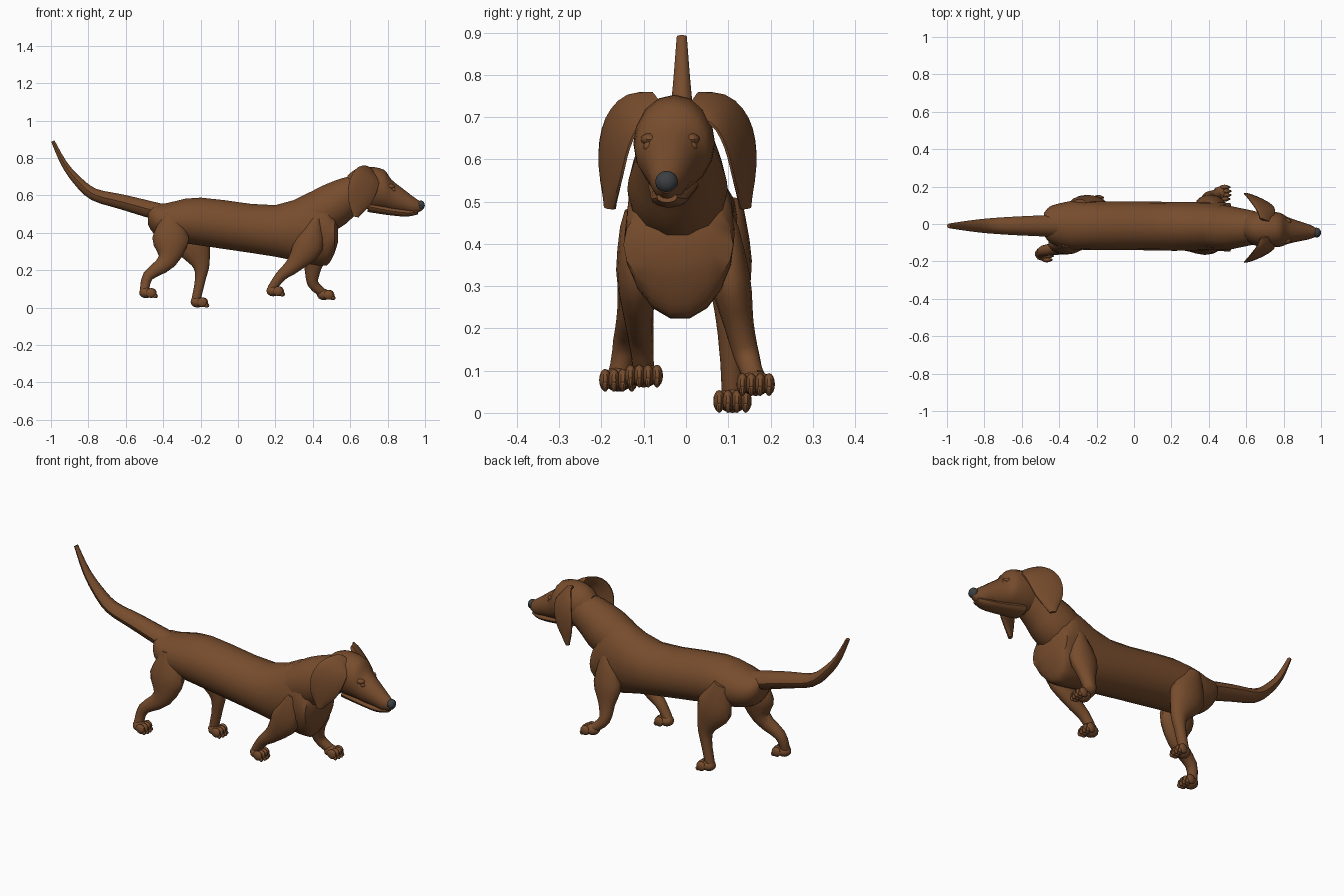
import bpy
import bmesh
import math
from mathutils import Vector

default = bpy.data.objects.get("Cube")
if default:
    bpy.data.objects.remove(default, do_unlink=True)


def make_material(name, colour):
    mat = bpy.data.materials.new(name)
    mat.use_nodes = True
    mat.diffuse_color = (*colour, 1)
    shader = mat.node_tree.nodes["Principled BSDF"]
    shader.inputs["Base Color"].default_value = (*colour, 1)
    return mat


coat = make_material("coat brown", (.185, .073, .026))
nose_grey = make_material("nose dark grey", (.045, .05, .055))
forward = Vector((1, 0, 0))
sideways = Vector((0, 1, 0))


def finish(bm, name, mat):
    """Turn a bmesh into a smooth shaded object with one material."""
    bmesh.ops.recalc_face_normals(bm, faces=bm.faces)
    mesh = bpy.data.meshes.new(name)
    bm.to_mesh(mesh)
    bm.free()
    mesh.materials.append(mat)
    obj = bpy.data.objects.new(name, mesh)
    bpy.context.collection.objects.link(obj)
    bpy.ops.object.select_all(action="DESELECT")
    obj.select_set(True)
    bpy.context.view_layer.objects.active = obj
    bpy.ops.object.shade_smooth_by_angle(angle=math.radians(40))


def smooth_rows(keys, steps=3):
    """Interpolate the key rows with a smooth spline through every key."""
    keys = [Vector(key) for key in keys]
    last = len(keys) - 1
    rows = []
    for i in range(last):
        start, end = keys[i], keys[i + 1]
        leave = (end - keys[max(i - 1, 0)]) / 2
        arrive = (keys[min(i + 2, last)] - start) / 2
        for step in range(steps):
            t = step / steps
            ease = t * t * (3 - 2 * t)
            rows.append(start.lerp(end, ease) + leave * t * (1 - t) ** 2
                        - arrive * t * t * (1 - t))
    return rows + [keys[last]]


def loft(name, keys, y_start, y_end, width, axis=None, sides=14, rush=1, skew=0):
    """Skin elliptical rings along keys of (x, z, half depth).

    The path moves sideways from y_start to y_end, early when rush is high;
    width is a rule that gives the half width for a half depth. A fixed axis
    keeps all rings parallel, and skew slants them sideways.
    """
    rows = smooth_rows(keys)
    last = len(rows) - 1
    points = []
    for i, row in enumerate(rows):
        ease = 1 - (1 - i / last) ** rush
        points.append(Vector((row.x, y_start + (y_end - y_start) * ease, row.y)))
    bm = bmesh.new()
    rings = []
    for i, (point, row) in enumerate(zip(points, rows)):
        tangent = axis or points[min(i + 1, last)] - points[max(i - 1, 0)]
        tangent = tangent.normalized()
        across = (sideways - tangent * sideways.dot(tangent)).normalized()
        up = tangent.cross(across) + sideways * skew
        turns = [math.tau * k / sides for k in range(sides)]
        rings.append([bm.verts.new(point + across * width(row.z) * math.cos(turn)
                                   + up * row.z * math.sin(turn)) for turn in turns])
    for low, high in zip(rings, rings[1:]):
        for k in range(sides):
            bm.faces.new((low[k - 1], low[k], high[k], high[k - 1]))
    bm.faces.new(rings[0])
    bm.faces.new(rings[last])
    finish(bm, name, coat)


def add_ball(bm, centre, radii):
    made = bmesh.ops.create_uvsphere(bm, u_segments=10, v_segments=8, radius=1)
    bmesh.ops.scale(bm, vec=radii, verts=made["verts"])
    bmesh.ops.translate(bm, vec=centre, verts=made["verts"])


def ball(name, centre, radii, mat):
    bm = bmesh.new()
    add_ball(bm, centre, radii)
    finish(bm, name, mat)


def paw(name, x, y, sole):
    """Pad with four forward toes, each tipped with a claw."""
    bm = bmesh.new()
    add_ball(bm, (x - .01, y, sole + .03), (.038, .036, .03))
    for spread in (-1.5, -.5, .5, 1.5):
        tip = x + .025 - .006 * abs(spread)
        toe_y = y + spread * .021
        add_ball(bm, (tip, toe_y, sole + .028), (.027, .014, .026))
        add_ball(bm, (tip + .02, toe_y, sole + .012), (.012, .007, .012))
    finish(bm, name, coat)


def leg(name, path, depths, y_hip, y_paw):
    """Leg flattened at the top and round at the ankle, standing on a paw."""
    keys = [(x, z, depth) for (x, z), depth in zip(path, depths)]
    loft(name + "_leg", keys, y_hip, y_paw, lambda d: min(d, .02 + d / 3))
    x, z = path[-1]
    paw(name + "_paw", x + .018, y_paw, z - .04)


# Trunk, from rump to breastbone
body = [(-.48, .49, .05), (-.45, .475, .08), (-.38, .46, .1), (-.2, .46, .13),
        (.2, .41, .14), (.44, .43, .21), (.5, .4, .145), (.535, .4, .05)]
loft("body", body, 0, -.02, lambda d: min(d * 1.2, .13), forward, 18)

# Neck rising out of the shoulders
neck = [(.34, .46, .11), (.48, .53, .125), (.57, .585, .11), (.66, .63, .09)]
loft("neck", neck, -.02, -.02, lambda d: d * .95)

# Skull and muzzle, turned slightly to the right
head = [(.585, .645, .06), (.63, .64, .1), (.7, .64, .113), (.78, .63, .107),
        (.82, .6, .085), (.88, .573, .064), (.94, .546, .045), (.985, .54, .02)]
loft("head", head, -.02, -.046, lambda d: d * .85, forward, 16)
jaw = [(.7, .54, .03), (.8, .52, .025), (.9, .507, .021), (.96, .51, .012)]
loft("lower_jaw", jaw, -.03, -.045, lambda d: d * 2)
ball("nose", (.977, -.046, .547), (.023, .027, .026), nose_grey)

# Eyes under brow ridges, and slanted hanging ear flaps
ear = [(.705, .735, .04), (.69, .71, .07), (.67, .65, .08), (.65, .57, .065),
       (.63, .485, .015)]
for label, direction in (("right", -1), ("left", 1)):
    eye_y = direction * .05 - .037
    ball(label + "_eye", (.83, eye_y, .63), (.014, .014, .013), coat)
    ball(label + "_brow", (.81, eye_y, .647), (.03, .02, .015), coat)
    loft(label + "_ear", ear, direction * .04 - .025, direction * .16 - .02,
         lambda d: min(d, .013), rush=3, skew=-.4 * direction)

# Tail curving upward with an even taper
tail = [(-.4, .505), (-.62, .565), (-.77, .605), (-.86, .68), (-.93, .77), (-.99, .89)]
tail = [(x, z, .05 - .008 * i) for i, (x, z) in enumerate(tail)]
loft("tail", tail, -.01, -.01, lambda d: d * 1.2, sides=10)

# Striding legs; each pair shares its taper
hind_taper = (.04, .1, .052, .03, .025)
front_taper = (.02, .08, .046, .03, .025)
leg("right_hind", [(-.36, .5), (-.36, .37), (-.38, .25), (-.48, .17), (-.5, .09)],
    hind_taper, -.09, -.16)
leg("left_hind", [(-.29, .5), (-.25, .36), (-.2, .24), (-.2, .16), (-.225, .04)],
    hind_taper, .1, .11)
leg("right_front", [(.42, .48), (.38, .34), (.3, .23), (.23, .17), (.18, .1)],
    front_taper, -.125, -.1)
leg("left_front", [(.43, .48), (.41, .32), (.4, .21), (.4, .13), (.45, .08)],
    front_taper, .085, .165)
